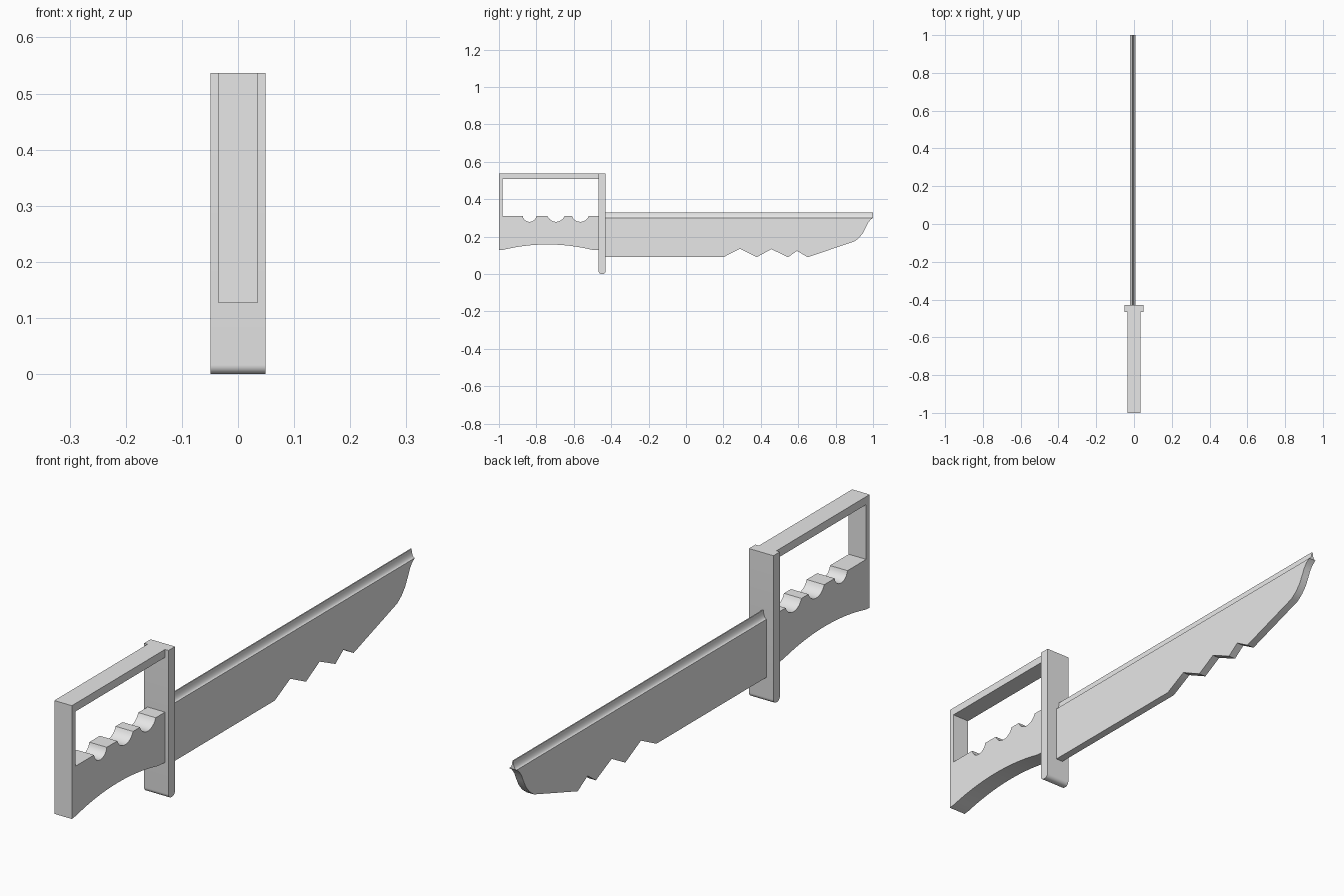
import bpy, bmesh, math
from mathutils import Vector

if "Cube" in bpy.data.objects:
    bpy.data.objects.remove(bpy.data.objects["Cube"], do_unlink=True)

grey = bpy.data.materials.new("plain grey")
grey.use_nodes = True
grey.diffuse_color = (0.8, 0.8, 0.8, 1)
grey.node_tree.nodes["Principled BSDF"].inputs["Base Color"].default_value = (0.8, 0.8, 0.8, 1)


def extrude(name, points, offset):
    """Solid made by sweeping a closed planar outline along an offset."""
    bm = bmesh.new()
    face = bm.faces.new([bm.verts.new(p) for p in points])
    swept = bmesh.ops.extrude_face_region(bm, geom=[face])["geom"]
    bmesh.ops.translate(bm, vec=offset,
                        verts=[g for g in swept if isinstance(g, bmesh.types.BMVert)])
    bmesh.ops.recalc_face_normals(bm, faces=bm.faces)
    mesh = bpy.data.meshes.new(name)
    bm.to_mesh(mesh)
    bm.free()
    mesh.materials.append(grey)
    obj = bpy.data.objects.new(name, mesh)
    bpy.context.collection.objects.link(obj)
    bpy.ops.object.select_all(action="DESELECT")
    obj.select_set(True)
    bpy.context.view_layer.objects.active = obj
    bpy.ops.object.shade_smooth_by_angle(angle=math.radians(30))
    return obj


def side_plate(name, outline, centre, width):
    """Plate with a (y, z) outline, centred on an x position."""
    return extrude(name, [(centre - width / 2, y, z) for y, z in outline],
                   Vector((width, 0, 0)))


def arc(y0, y1, z, rise, steps):
    """Circular arc from y0 to y1 at height z, bulging by rise."""
    half, mid = abs(y1 - y0) / 2, (y0 + y1) / 2
    r = (half ** 2 + rise ** 2) / (2 * abs(rise))
    sweep = math.asin(min(1, half / r))
    way, up = math.copysign(1, y1 - y0), math.copysign(1, rise)
    pts = []
    for i in range(steps + 1):
        a = sweep * (2 * i / steps - 1)
        pts.append((mid + way * r * math.sin(a),
                    z + rise - up * r * (1 - math.cos(a))))
    return pts


def corner(y, z, r, start, steps=6):
    """Quarter circle about a centre point."""
    angles = [start + math.pi / 2 * i / steps for i in range(steps + 1)]
    return [(y + r * math.cos(a), z + r * math.sin(a)) for a in angles]


# Handle: arched underside, finger grooves and an open hand loop
TOP, GRIP, BUTT, JOIN = 0.537, 0.31, -1.0, -0.46
handle = [(BUTT, TOP), (BUTT, 0.127)]
handle += arc(-0.975, -0.505, 0.13, 0.028, 20)
handle += [(JOIN, 0.127), (JOIN, GRIP)]
for start, end in ((-0.52, -0.61), (-0.65, -0.74), (-0.80, -0.873)):
    handle += arc(start, end, GRIP, -0.031, 12)
handle += [(-0.98, GRIP), (-0.98, 0.508), (JOIN, 0.508), (JOIN, TOP)]
side_plate("handle", handle, 0, 0.07)

# Guard: upright bar with a rounded lower end
r = 0.016
guard = [(-0.43, TOP), (-0.467, TOP)]
guard += corner(-0.467 + r, r, r, math.pi)
guard += corner(-0.43 - r, r, r, 1.5 * math.pi)
side_plate("guard", guard, 0, 0.098)

# Blade: flat plate with a notched cutting edge and a curved tip
BLADE_X, BLADE_W, SHOULDER = -0.007, 0.029, 0.30
blade = [(-0.44, SHOULDER), (-0.44, 0.09), (0.2, 0.09), (0.288, 0.135),
         (0.378, 0.09), (0.456, 0.133), (0.546, 0.09), (0.593, 0.124),
         (0.65, 0.09), (0.90, 0.174), (0.925, 0.193), (0.945, 0.217),
         (0.96, 0.246), (0.972, 0.272), (0.985, 0.289), (1.0, SHOULDER)]
side_plate("blade", blade, BLADE_X, BLADE_W)

# Spine: ridge with hollow flanks rising to a narrow crest
STEPS, CREST, HEIGHT = 6, 0.002, 0.03
flank = []
for i in range(STEPS + 1):
    a = math.pi / 2 * i / STEPS
    flank.append((CREST + (BLADE_W / 2 - CREST) * (1 - math.sin(a)),
                  SHOULDER + HEIGHT * (1 - math.cos(a))))
section = flank + [(-x, z) for x, z in reversed(flank)]
extrude("blade_spine", [(BLADE_X + x, -0.44, z) for x, z in section],
        Vector((0, 1.44, 0)))
